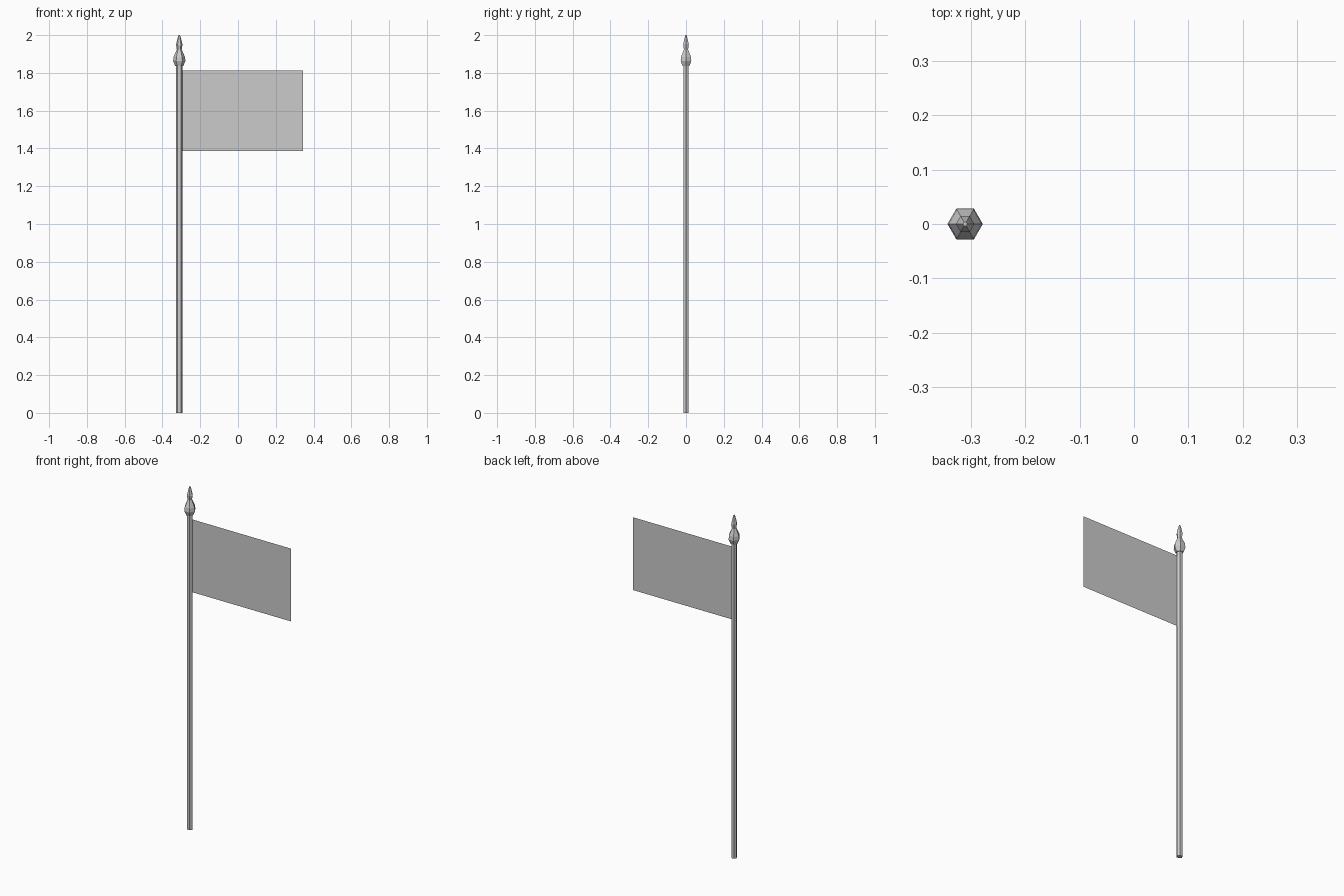
import bpy, bmesh, math

if "Cube" in bpy.data.objects:
    bpy.data.objects.remove(bpy.data.objects["Cube"])

PX = -0.311  # pole axis


def lathe(name, profile, sides=6):
    """Spin (radius, z) points around the pole axis; cap both ends."""
    bm = bmesh.new()
    rings = [[bm.verts.new((PX + r * math.cos(2 * math.pi * i / sides),
                            r * math.sin(2 * math.pi * i / sides), z))
              for i in range(sides)] for r, z in profile]
    for a, b in zip(rings, rings[1:]):
        for i in range(sides):
            j = (i + 1) % sides
            bm.faces.new((a[i], a[j], b[j], b[i]))
    bm.faces.new(rings[0][::-1])
    bm.faces.new(rings[-1])
    me = bpy.data.meshes.new(name)
    bm.to_mesh(me)
    bm.free()
    ob = bpy.data.objects.new(name, me)
    bpy.context.collection.objects.link(ob)
    return ob


# Hexagonal pole
lathe("pole", [(0.016, 0), (0.016, 1.838)])

# Spear-shaped finial
lathe("finial", [(0.021, 1.836), (0.0325, 1.863), (0.030, 1.885), (0.013, 1.924),
                 (0.017, 1.95), (0.010, 1.98), (0.004, 2.0)])

# Flat flag sheet
me = bpy.data.meshes.new("flag")
x0, x1, z0, z1 = PX + 0.012, 0.343, 1.387, 1.812
me.from_pydata([(x0, 0, z0), (x1, 0, z0), (x1, 0, z1), (x0, 0, z1)], [], [(0, 1, 2, 3)])
bpy.context.collection.objects.link(bpy.data.objects.new("flag", me))
